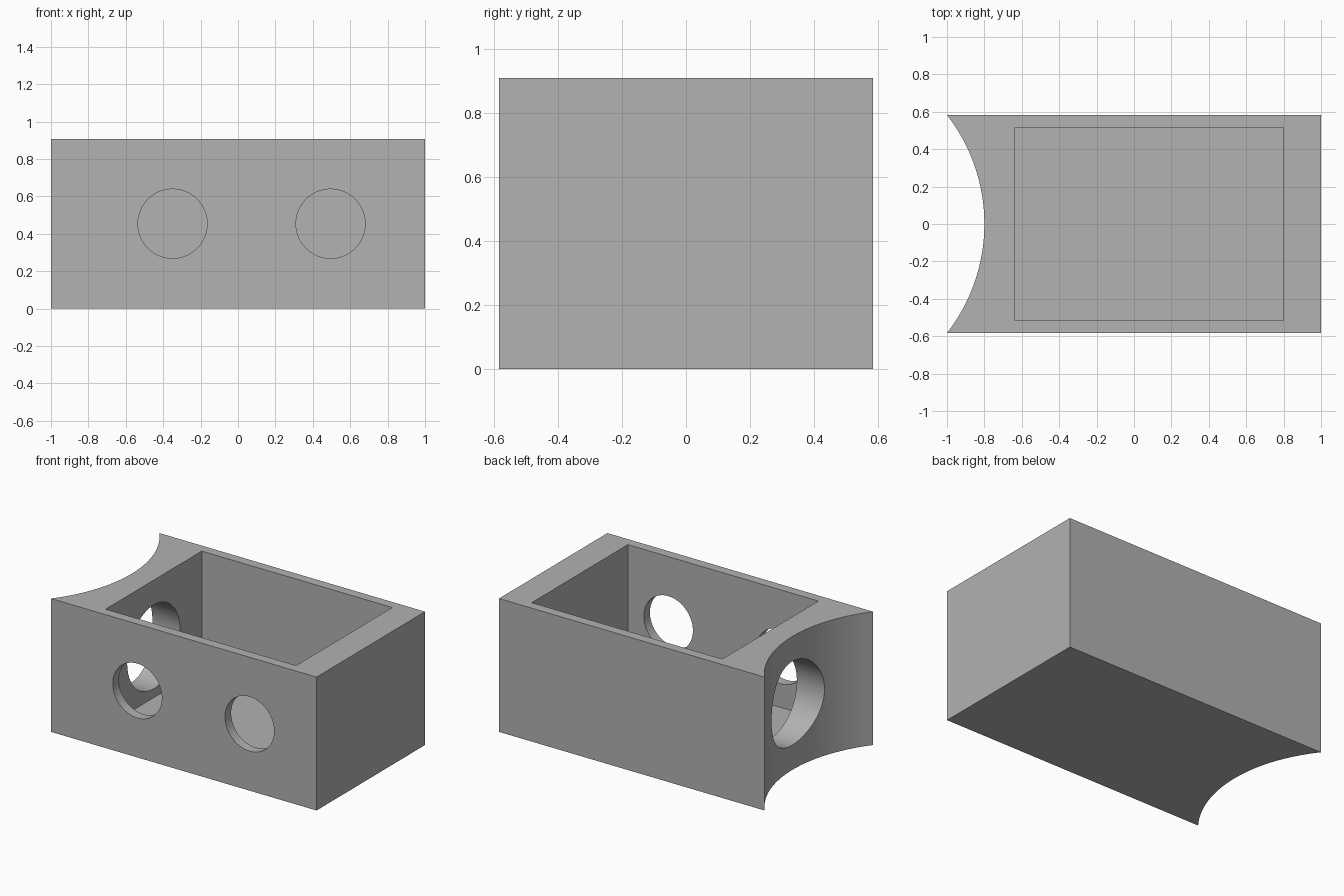
import bpy, bmesh, math
from mathutils import Vector

cube = bpy.data.objects.get("Cube")
if cube:
    bpy.data.objects.remove(cube, do_unlink=True)

HALF_Y, HEIGHT, MID_Z = 0.583, 0.908, 0.454
SAG = 0.2                                      # depth of the hollow end
ARC_R = (HALF_Y ** 2 + SAG ** 2) / (2 * SAG)
FLOOR = 0.108

grey = bpy.data.materials.new("plain grey")
grey.use_nodes = True
colour = (0.445, 0.445, 0.445, 1)
grey.diffuse_color = colour
grey.node_tree.nodes["Principled BSDF"].inputs["Base Color"].default_value = colour


def extruded_block(name, outline, height):
    """Solid prism standing on z = 0 over an outline."""
    bm = bmesh.new()
    base = bm.faces.new([bm.verts.new((x, y, 0)) for x, y in outline])
    top = bmesh.ops.extrude_face_region(bm, geom=[base])["geom"]
    verts = [v for v in top if isinstance(v, bmesh.types.BMVert)]
    bmesh.ops.translate(bm, verts=verts, vec=(0, 0, height))
    bmesh.ops.recalc_face_normals(bm, faces=bm.faces)
    mesh = bpy.data.meshes.new(name)
    bm.to_mesh(mesh)
    bm.free()
    obj = bpy.data.objects.new(name, mesh)
    bpy.context.collection.objects.link(obj)
    mesh.materials.append(grey)
    return obj


def cut(body, cutter):
    """Subtract a cutter from the body and remove the cutter."""
    cutter.hide_render = True
    mod = body.modifiers.new("cut", 'BOOLEAN')
    mod.operation, mod.solver, mod.object = 'DIFFERENCE', 'EXACT', cutter
    bpy.ops.object.select_all(action='DESELECT')
    bpy.context.view_layer.objects.active = body
    body.select_set(True)
    bpy.ops.object.modifier_apply(modifier=mod.name)
    bpy.data.objects.remove(cutter, do_unlink=True)


def round_cutter(name, radius, start, end):
    """Cylinder between two points."""
    a, b = Vector(start), Vector(end)
    bpy.ops.mesh.primitive_cylinder_add(
        vertices=96, radius=radius, depth=(b - a).length, location=(a + b) / 2,
        rotation=(b - a).to_track_quat('Z', 'Y').to_euler())
    obj = bpy.context.object
    obj.name = name
    obj.data.materials.append(grey)
    return obj


# Outer block with a hollow arc at one end
sweep = math.asin(HALF_Y / ARC_R)
angles = [sweep * (1 - i / 24) for i in range(49)]
arc = [(-1 + SAG - ARC_R + ARC_R * math.cos(a), ARC_R * math.sin(a)) for a in angles]
box = extruded_block("open_box", arc + [(1, -HALF_Y), (1, HALF_Y)], HEIGHT)

# Open cavity
x0, x1, y1 = -0.635, 0.8, 0.517
cavity = extruded_block("cavity_cutter", [(x0, -y1), (x1, -y1), (x1, y1), (x0, y1)], 1)
cavity.location.z = FLOOR
bpy.context.view_layer.update()
cut(box, cavity)

# Two round holes in the front wall
for x in (-0.35, 0.495):
    cut(box, round_cutter("front_hole_cutter", 0.185, (x, -0.8, MID_Z), (x, 0, MID_Z)))

# Larger hole through the hollow end
cut(box, round_cutter("end_hole_cutter", 0.285, (-1.2, 0, MID_Z), (-0.3, 0, MID_Z)))

bpy.ops.object.shade_smooth_by_angle(angle=math.radians(30))
